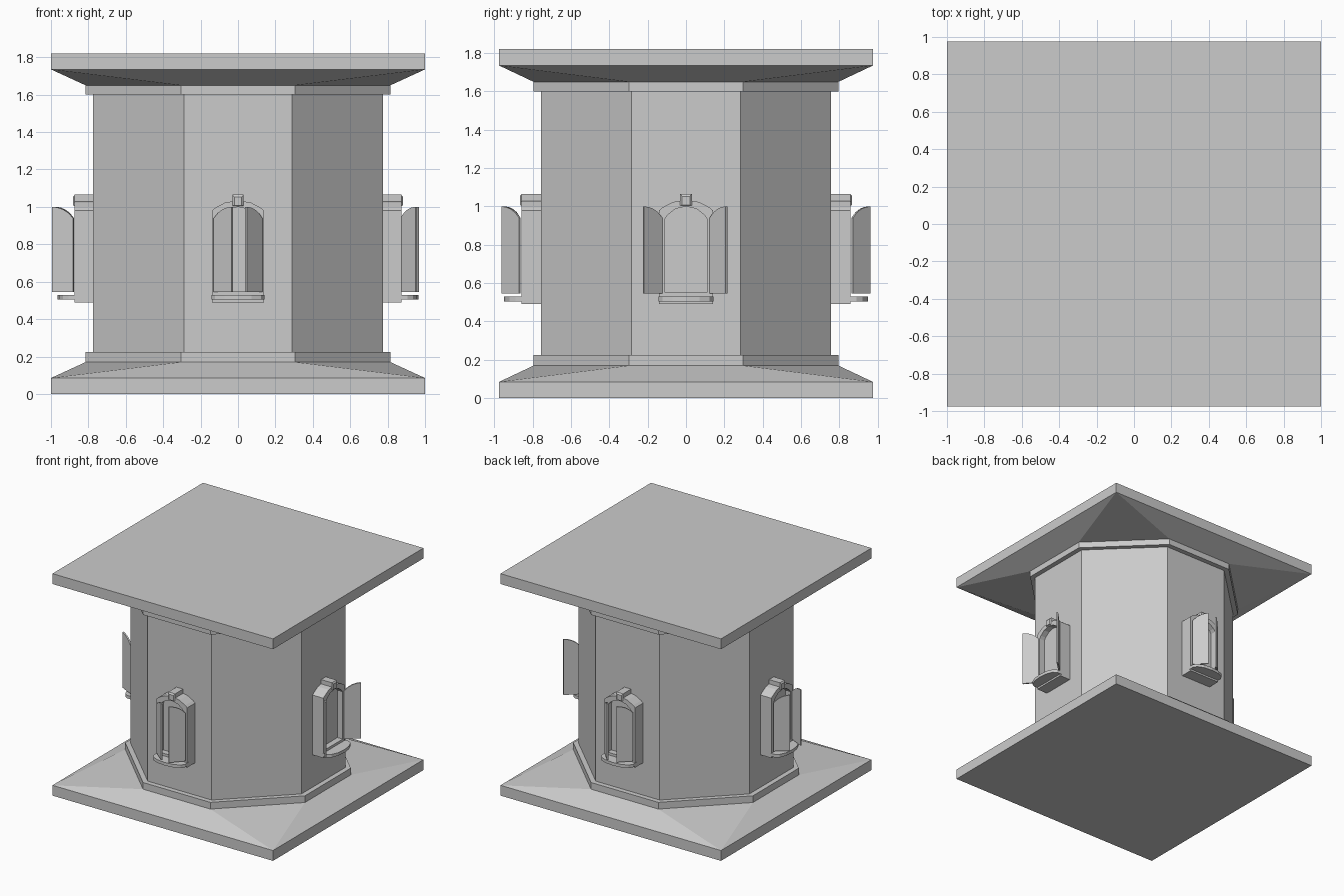
import bpy, bmesh, math
from mathutils import Matrix

if "Cube" in bpy.data.objects:
    bpy.data.objects.remove(bpy.data.objects["Cube"])

H = 1.82  # total height


def finish(name, bm, matrix=None):
    bmesh.ops.recalc_face_normals(bm, faces=bm.faces)
    me = bpy.data.meshes.new(name)
    bm.to_mesh(me)
    bm.free()
    ob = bpy.data.objects.new(name, me)
    bpy.context.collection.objects.link(ob)
    if matrix is not None:
        ob.matrix_world = matrix
    return ob


def loft(name, rings, matrix=None):
    """Skin a list of equal-length point rings and cap both ends."""
    bm = bmesh.new()
    loops = [[bm.verts.new(p) for p in r] for r in rings]
    n = len(loops[0])
    for a, b in zip(loops, loops[1:]):
        for i in range(n):
            j = (i + 1) % n
            bm.faces.new((a[i], a[j], b[j], b[i]))
    bm.faces.new(loops[0])
    bm.faces.new(loops[-1])
    return finish(name, bm, matrix)


def octagon(x, cx, y, cy, z):
    q = [(x, -cy), (x, cy), (cx, y), (-cx, y), (-x, cy), (-x, -cy), (-cx, -y), (cx, -y)]
    return [(a, b, z) for a, b in q]


def band(z):
    return octagon(.815, .305, .795, .297, z)


def slab(z):
    return [(sx, sy * .975, z) for sx in (-1, 1) for sy in (-1, 1)]


def sloped_slab(name, flip):
    """Rectangular slab that slopes into the octagon."""
    bm = bmesh.new()
    for x, y, z in slab(0) + slab(.085) + band(.17):
        bm.verts.new((x, y, H - z if flip else z))
    bmesh.ops.convex_hull(bm, input=bm.verts)
    bmesh.ops.dissolve_limit(bm, angle_limit=.01, verts=bm.verts, edges=bm.edges)
    finish(name, bm)


# Main body
sloped_slab("base_slab", False)
sloped_slab("roof_slab", True)
loft("base_band", [band(.17), band(.225)])
loft("roof_band", [band(H - .22), band(H - .17)])
loft("tower_shaft", [octagon(.775, .29, .755, .284, z) for z in (.2, H - .2)])


def arch_top(t, w, spring, top):
    """Height of a segmental arch at offset t from the middle."""
    rise = top - spring
    r = (w * w + rise * rise) / (2 * rise)
    return top - r + math.sqrt(r * r - t * t)


def arch(w, bottom, spring, top, d, n=6):
    pts = [(-w, -d, bottom), (w, -d, bottom)]
    for i in range(n + 1):
        t = w * math.cos(math.pi * i / n)
        pts.append((t, -d, arch_top(t, w, spring, top)))
    return pts


def rect(x, z0, z1, d):
    return [(-x, -d, z0), (x, -d, z0), (x, -d, z1), (-x, -d, z1)]


def shutter(name, side, angle, matrix):
    """Half-arch leaf, hinged at the frame; the angle is measured from closed."""
    w, thick = .125, .012
    prof = [(0, .545), (w, .545)]
    for i in range(5):
        s = w * (1 - i / 4)
        prof.append((s, arch_top(w - s, w, .94, 1.0)))
    a = math.radians(angle)
    rings = []
    for t in (0, thick):
        rings.append([(side * (.122 - s * math.cos(a) + t * math.sin(a)),
                       -.107 - s * math.sin(a) - t * math.cos(a), z) for s, z in prof])
    loft(name, rings, matrix)


# Four bay windows: name, turn, wall distance, left and right leaf angles
for tag, turn, wall, left, right in (("front", 0, .755, 40, 48), ("right", 90, .77, 140, 133),
                                     ("back", 180, .755, 47, 45), ("left", -90, .77, 50, 64)):
    m = Matrix.Rotation(math.radians(turn), 4, 'Z') @ Matrix.Translation((0, -wall, 0))
    # Frame with a recessed pane
    outer, inner = (.14, .49, .98, 1.035), (.11, .55, .935, 1.0)
    loft(tag + "_window_frame", [arch(*outer, -.01), arch(*outer, .103),
                                 arch(*inner, .103), arch(*inner, .055)], m)
    # Keystone with chamfered face
    loft(tag + "_keystone", [rect(.03, 1.005, 1.065, 0), rect(.03, 1.005, 1.065, .103),
                             rect(.02, 1.008, 1.053, .112)], m)
    # Bowed sill
    bow = [(-.143, -.09), *[(-.143 * math.cos(math.pi * i / 6),
                             -.135 - .06 * math.sin(math.pi * i / 6)) for i in range(7)], (.143, -.09)]
    loft(tag + "_sill", [[(x, y, z) for x, y in bow] for z in (.505, .53)], m)
    # Shutters
    shutter(tag + "_left_shutter", -1, left, m)
    shutter(tag + "_right_shutter", 1, right, m)
